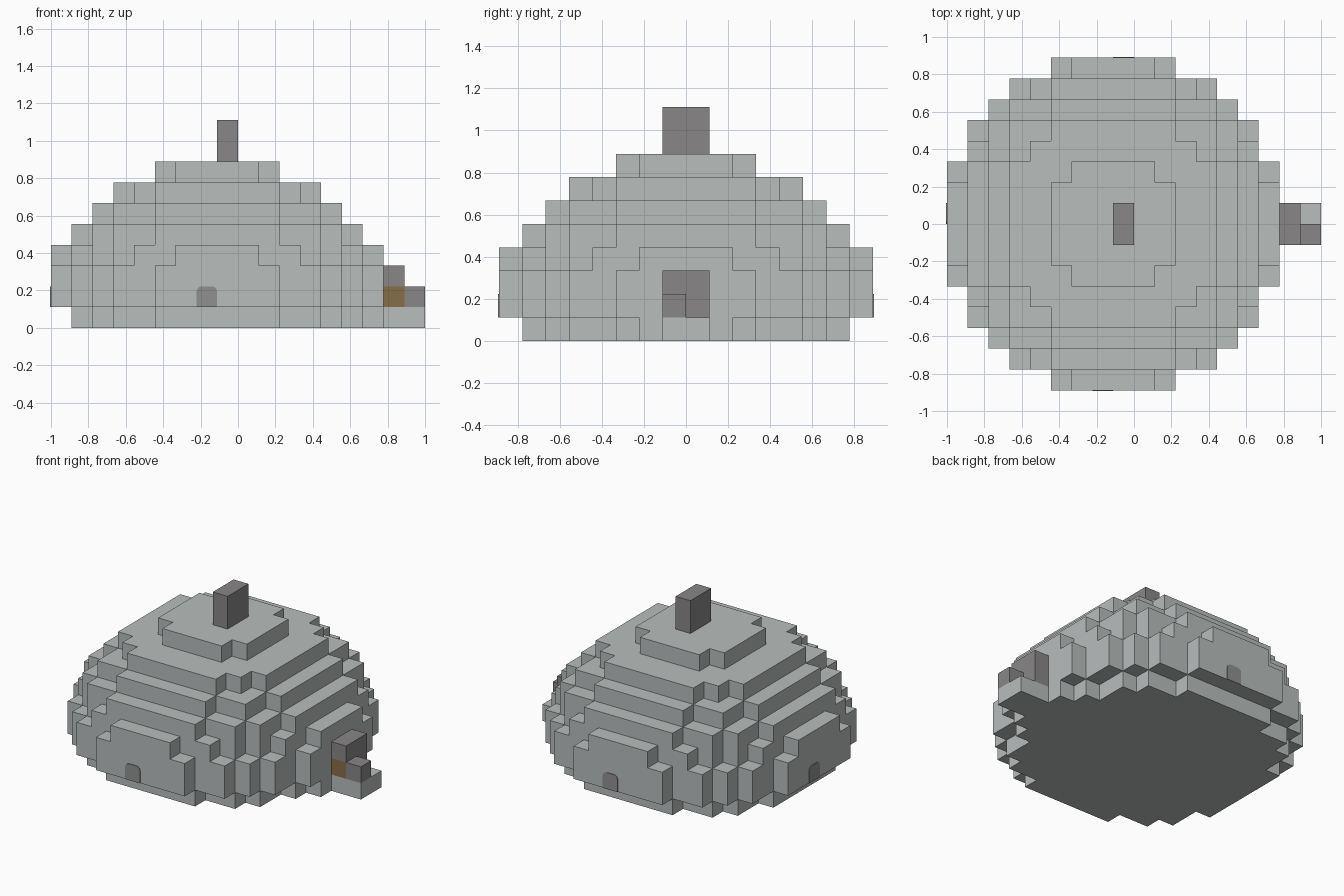
import bpy, bmesh, math

U = 1 / 9          # size of one block
CX = -1            # dome axis in block units

if "Cube" in bpy.data.objects:
    bpy.data.objects.remove(bpy.data.objects["Cube"], do_unlink=True)


def material(name, color):
    mat = bpy.data.materials.new(name)
    mat.use_nodes = True
    mat.diffuse_color = (*color, 1)
    mat.node_tree.nodes["Principled BSDF"].inputs["Base Color"].default_value = (*color, 1)
    return mat


pale_stone = material("pale_stone", (0.48, 0.51, 0.505))
dark_stone = material("dark_stone", (0.25, 0.24, 0.24))
window_grey = material("window_grey", (0.28, 0.28, 0.28))
wood = material("brown_wood", (0.25, 0.155, 0.065))


def prism(name, base, push, mat):
    """Extrude a flat outline along a vector, all in block units."""
    bm = bmesh.new()
    face = bm.faces.new([bm.verts.new(p) for p in base])
    top = bmesh.ops.extrude_face_region(bm, geom=[face], use_keep_orig=True)
    moved = [g for g in top["geom"] if isinstance(g, bmesh.types.BMVert)]
    bmesh.ops.translate(bm, verts=moved, vec=push)
    bmesh.ops.scale(bm, verts=bm.verts, vec=(U, U, U))
    bmesh.ops.recalc_face_normals(bm, faces=bm.faces)
    mesh = bpy.data.meshes.new(name)
    bm.to_mesh(mesh)
    bm.free()
    mesh.materials.append(mat)
    obj = bpy.data.objects.new(name, mesh)
    bpy.context.collection.objects.link(obj)
    return obj


def box(name, x, y, z, mat):
    base = [(x[0], y[0], z[0]), (x[1], y[0], z[0]), (x[1], y[1], z[0]), (x[0], y[1], z[0])]
    return prism(name, base, (0, 0, z[1] - z[0]), mat)


def stepped_circle(limit):
    """Blocky disc outline holding all cells whose squared radius is within the limit."""
    halves = []
    for row in range(8):
        left = limit - (row + 0.5) ** 2
        half = math.floor(math.sqrt(left) + 0.5) if left >= 0.25 else 0
        if half:
            halves.append(half)
    quarter = []
    for row in range(1, len(halves)):
        if halves[row] != halves[row - 1]:
            quarter += [(halves[row - 1], row), (halves[row], row)]
    quarter.append((halves[-1], len(halves)))
    flipped = quarter[::-1]
    return (quarter + [(-x, y) for x, y in flipped]
            + [(-x, -y) for x, y in quarter] + [(x, -y) for x, y in flipped])


# Dome: stacked blocky discs, (squared radius, bottom, top)
for i, (limit, low, high) in enumerate([(52, 0, 1), (64, 1, 3), (60, 3, 4), (52, 4, 5),
                                        (41, 5, 6), (28, 6, 7), (10, 7, 8)]):
    outline = [(x + CX, y, low) for x, y in stepped_circle(limit)]
    prism(f"dome_layer_{i + 1}", outline, (0, 0, high - low), pale_stone)

# Chimney
box("chimney", (-1, 0), (-1, 1), (8, 10), dark_stone)

# Entrance on the left side: footing, step, porch and door
box("entrance_footing", (5.5, 7), (-2, 2), (0, 1), pale_stone)
box("entrance_step", (7, 9), (-1, 1), (0, 1), pale_stone)
box("porch_roof", (7, 8), (-1, 1), (2, 3), dark_stone)
box("porch_wall", (7, 8), (0, 1), (1, 2), dark_stone)
box("door", (7, 8), (-1, 0), (1, 2), wood)
box("porch_block", (8, 9), (-1, 0), (1, 2), dark_stone)

# Small round-topped windows: front, right side and back
profile = [(-1, 1), (0, 1)]
radius = 0.25
for cx, start in ((-radius, 0), (radius - 1, 90)):
    for step in range(4):
        a = math.radians(start + step * 30)
        profile.append((cx + radius * math.cos(a), 2 - radius + radius * math.sin(a)))

for name, turn in (("front_window", 0), ("right_window", -90), ("back_window", 180)):
    c, s = math.cos(math.radians(turn)), math.sin(math.radians(turn))
    base = [(c * x + s * 8 + CX, s * x - c * 8, z) for x, z in profile]
    prism(name, base, (s * 0.04, -c * 0.04, 0), window_grey)
